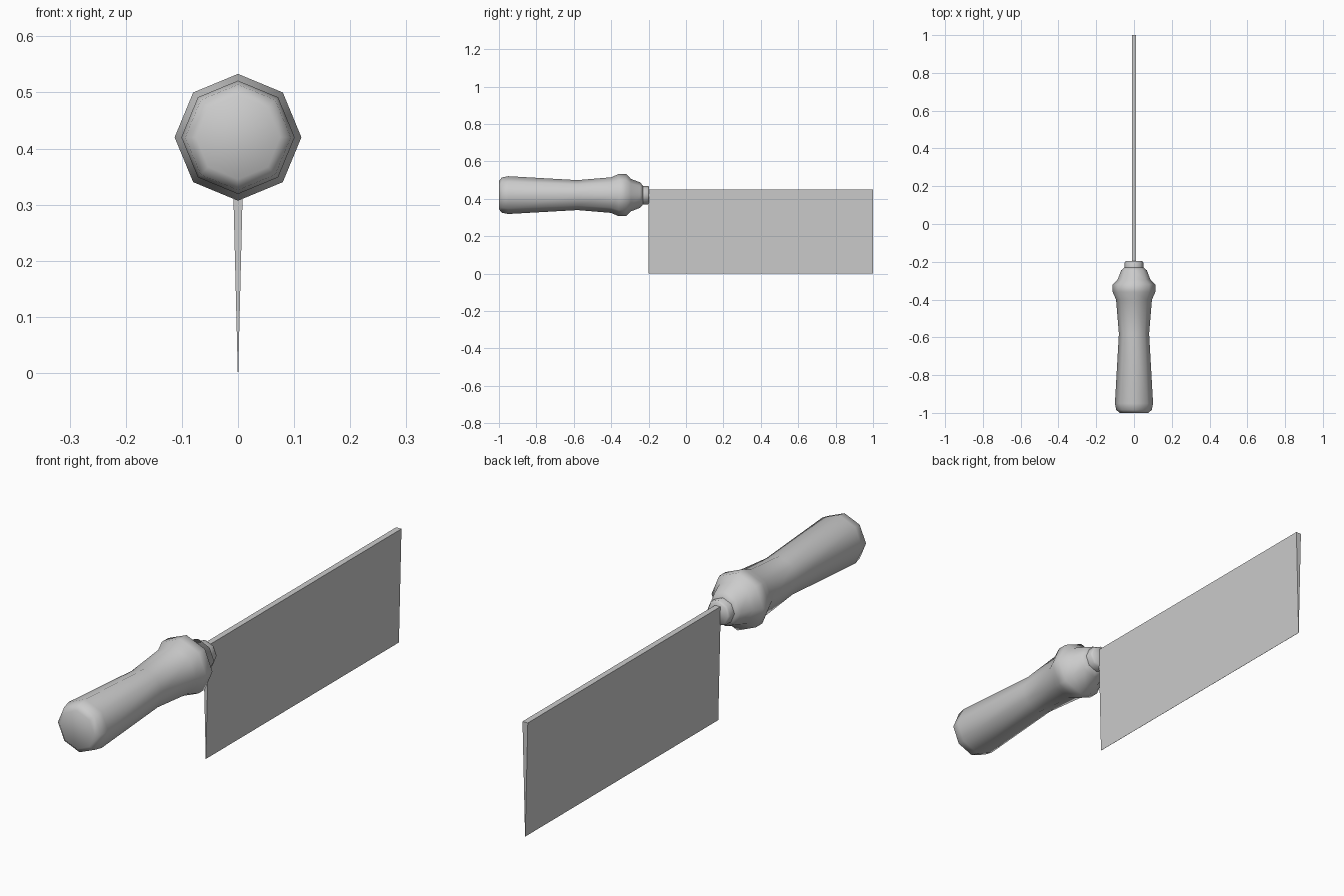
import bpy, math

if "Cube" in bpy.data.objects:
    bpy.data.objects.remove(bpy.data.objects["Cube"])

def make(name, verts, faces):
    mesh = bpy.data.meshes.new(name)
    mesh.from_pydata(verts, [], faces)
    ob = bpy.data.objects.new(name, mesh)
    bpy.context.collection.objects.link(ob)
    return ob

def lathe_y(name, profile, z, sides=8):
    """Closed turned shape around an axis parallel to y; profile is (y, radius)."""
    verts, faces = [], []
    for y, r in profile:
        for i in range(sides):
            a = 2 * math.pi * i / sides
            verts.append((r * math.cos(a), y, z + r * math.sin(a)))
    for k in range(len(profile) - 1):
        for i in range(sides):
            j = (i + 1) % sides
            a, b = k * sides, (k + 1) * sides
            faces.append((a + i, b + i, b + j, a + j))
    faces.append(tuple(range(sides)))
    last = (len(profile) - 1) * sides
    faces.append(tuple(reversed(range(last, last + sides))))
    ob = make(name, verts, faces)
    bpy.ops.object.select_all(action='DESELECT')
    ob.select_set(True)
    bpy.context.view_layer.objects.active = ob
    bpy.ops.object.shade_smooth_by_angle(angle=math.radians(60))
    return ob

# Turned wooden grip with a swollen front end
lathe_y("handle", [(-1.0, 0.075), (-0.985, 0.094), (-0.95, 0.101), (-0.58, 0.08),
                   (-0.40, 0.095), (-0.36, 0.113), (-0.32, 0.113), (-0.295, 0.087),
                   (-0.245, 0.068), (-0.23, 0.05)], 0.42)

# Collar joining grip and blade
lathe_y("collar", [(-0.24, 0.05), (-0.205, 0.05), (-0.197, 0.044)], 0.42)

# Wedge blade: thick spine on top, cutting edge on z = 0
W, E, H = 0.0115, 0.0004, 0.45
section = [(-E, 0), (E, 0), (W, H), (-W, H)]
make("blade", [(x, y, z) for y in (-0.2, 1.0) for x, z in section],
     [(0, 1, 2, 3), (7, 6, 5, 4)] +
     [(i, i + 4, (i + 1) % 4 + 4, (i + 1) % 4) for i in range(4)])
